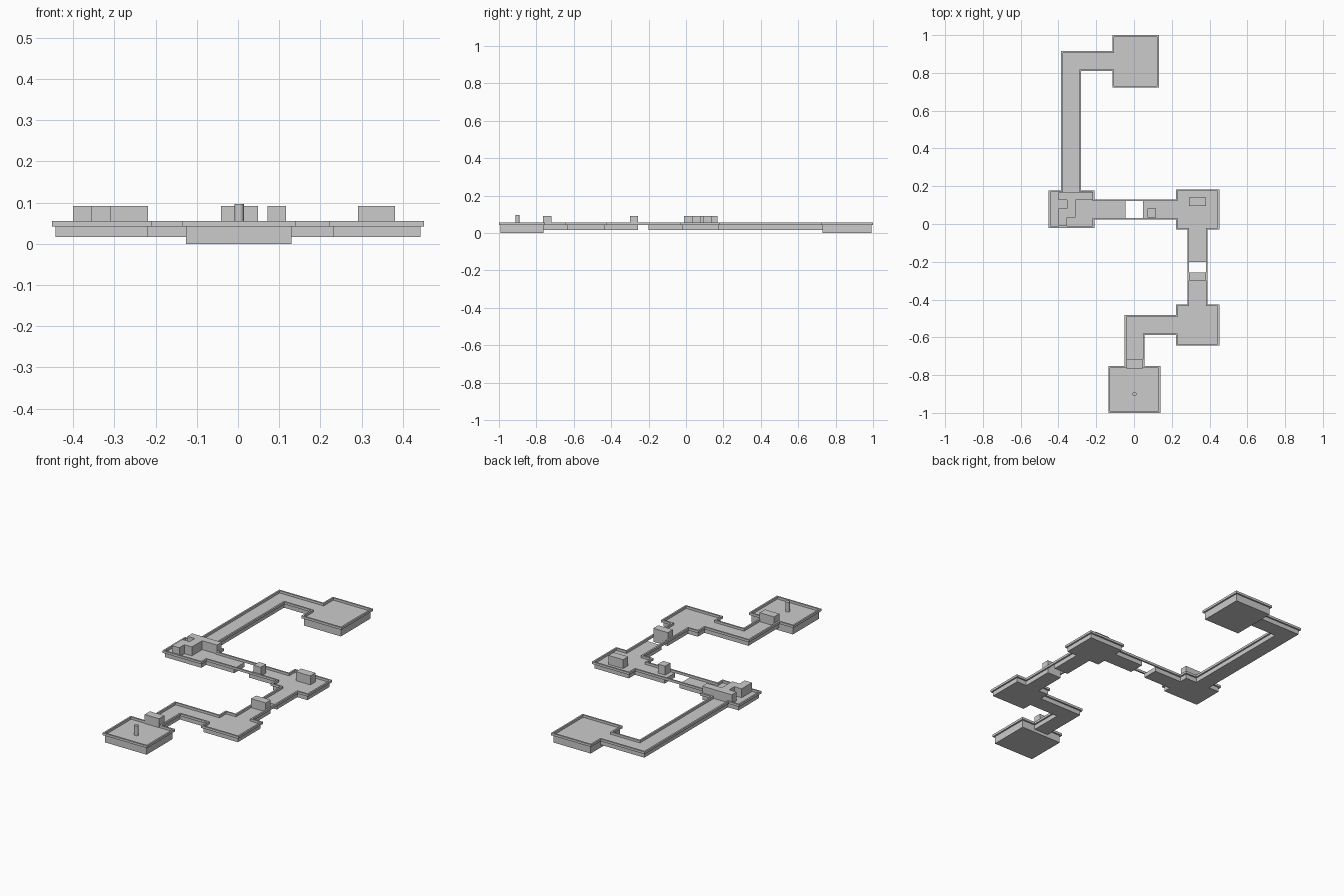
import bpy, bmesh

cube = bpy.data.objects.get("Cube")
if cube:
    bpy.data.objects.remove(cube, do_unlink=True)

grey = bpy.data.materials.new("stone_grey")
grey.use_nodes = True
grey.diffuse_color = (0.6, 0.6, 0.6, 1)
grey.node_tree.nodes["Principled BSDF"].inputs["Base Color"].default_value = (0.6, 0.6, 0.6, 1)

RIM = 0.009
SHALLOW, FLOOR, RIM_TOP, BLOCK_TOP = 0.017, 0.042, 0.055, 0.092


def inset(rect):
    x0, x1, y0, y1 = rect
    return (x0 + RIM, x1 - RIM, y0 + RIM, y1 - RIM)


def inside(x, y, rects):
    return any(r[0] < x < r[1] and r[2] < y < r[3] for r in rects)


def plan_slab(name, rects, cuts, z0, z1):
    """Union of rectangles minus cut rectangles, thickened from z0 to z1."""
    xs = sorted({round(v, 4) for r in rects + cuts for v in r[:2]})
    ys = sorted({round(v, 4) for r in rects + cuts for v in r[2:]})
    bm = bmesh.new()
    for xa, xb in zip(xs, xs[1:]):
        for ya, yb in zip(ys, ys[1:]):
            cx, cy = (xa + xb) / 2, (ya + yb) / 2
            if inside(cx, cy, rects) and not inside(cx, cy, cuts):
                corners = [(xa, ya), (xb, ya), (xb, yb), (xa, yb)]
                bm.faces.new([bm.verts.new((x, y, z0)) for x, y in corners])
    bmesh.ops.remove_doubles(bm, verts=bm.verts, dist=0.0001)
    mesh = bpy.data.meshes.new(name)
    bm.to_mesh(mesh)
    bm.free()
    mesh.materials.append(grey)
    obj = bpy.data.objects.new(name, mesh)
    bpy.context.collection.objects.link(obj)
    thick = obj.modifiers.new("thickness", "SOLIDIFY")
    thick.thickness = z1 - z0
    thick.offset = 1
    return obj


# Outer outlines as (x0, x1, y0, y1)
start_room = (-0.135, 0.139, -1.0, -0.753)
end_room = (-0.115, 0.132, 0.722, 1.0)
middle_rooms = [
    (0.222, 0.452, -0.643, -0.426),
    (0.222, 0.452, -0.029, 0.183),
    (-0.452, -0.21, -0.02, 0.178),
]
corridors = [
    (-0.05, 0.056, -0.775, -0.483),
    (-0.05, 0.245, -0.588, -0.483),
    (0.283, 0.389, -0.446, -0.009),
    (-0.23, 0.245, 0.023, 0.13),
    (-0.386, -0.28, 0.155, 0.915),
    (-0.386, -0.095, 0.809, 0.915),
]
gaps = [(0.28, 0.39, -0.256, -0.201), (-0.046, 0.047, 0.02, 0.135)]

# Floors: deep end rooms, shallow path broken by the gaps
ends = [start_room, end_room]
deep = [inset(r) for r in ends]
shallow = [inset(r) for r in middle_rooms + corridors]
plan_slab("start_room_floor", deep[:1], [], 0, FLOOR)
plan_slab("end_room_floor", deep[1:], [], 0, FLOOR)
plan_slab("path_floor", shallow, deep + gaps, SHALLOW, FLOOR)

# Overhanging rim around the whole outline, bridging the gaps as rails
plan_slab("rim", ends + middle_rooms + corridors, deep + shallow, FLOOR, RIM_TOP)

# Single obstacles
blocks = {
    "entry_block": (-0.041, 0.048, -0.764, -0.718),
    "gap_block": (0.291, 0.381, -0.3, -0.256),
    "bridge_block": (0.072, 0.116, 0.035, 0.081),
    "corner_block": (0.291, 0.381, 0.094, 0.139),
}
for name, rect in blocks.items():
    plan_slab(name, [rect], [], FLOOR, BLOCK_TOP)

# Stepped block cluster with an open notch
steps = [
    (-0.4, -0.218, 0.126, 0.168),
    (-0.4, -0.309, 0.035, 0.126),
    (-0.4, -0.355, -0.01, 0.035),
]
plan_slab("stepped_blocks", steps, [(-0.4, -0.355, 0.081, 0.126)], FLOOR, BLOCK_TOP)

# Marker peg
bpy.ops.mesh.primitive_cylinder_add(vertices=16, radius=0.011, depth=0.055,
                                    location=(0.003, -0.9, FLOOR + 0.0275))
peg = bpy.context.object
peg.name = "marker_peg"
peg.data.materials.append(grey)
bpy.ops.object.shade_smooth_by_angle()
